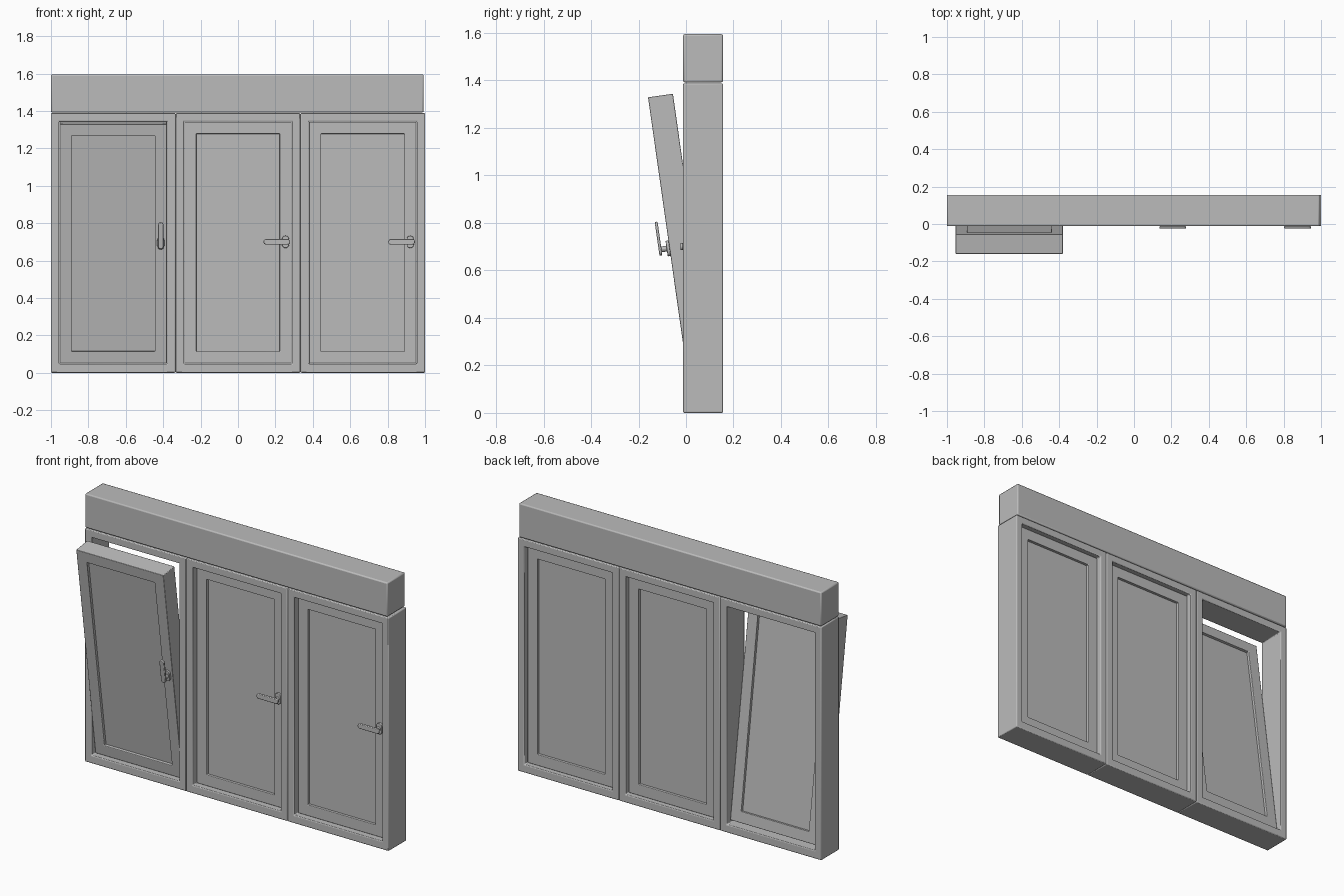
import bpy, bmesh, math
from mathutils import Matrix, Vector

cube = bpy.data.objects.get("Cube")
if cube:
    bpy.data.objects.remove(cube, do_unlink=True)

grey = bpy.data.materials.new("plain grey")
grey.use_nodes = True
GREY = (0.5, 0.5, 0.5, 1)
grey.diffuse_color = GREY
grey.node_tree.nodes["Principled BSDF"].inputs["Base Color"].default_value = GREY


def finish(name, bm, matrix, bevel=0.0):
    """Turn a bmesh into a placed, softly bevelled object."""
    bmesh.ops.recalc_face_normals(bm, faces=bm.faces)
    mesh = bpy.data.meshes.new(name)
    bm.to_mesh(mesh)
    bm.free()
    mesh.materials.append(grey)
    obj = bpy.data.objects.new(name, mesh)
    obj.matrix_world = matrix
    bpy.context.collection.objects.link(obj)
    if bevel:
        mod = obj.modifiers.new("soft edges", "BEVEL")
        mod.width = bevel
        mod.segments = 2
    bpy.ops.object.select_all(action="DESELECT")
    obj.select_set(True)
    bpy.context.view_layer.objects.active = obj
    bpy.ops.object.shade_smooth_by_angle(angle=math.radians(35))
    return obj


def rect(x0, x1, z0, z1):
    return [(x0, z0), (x1, z0), (x1, z1), (x0, z1)]


def stadium(half_width, z0, z1, steps=8):
    """Upright rounded bar outline whose ends reach z0 and z1."""
    r = half_width
    pts = []
    for start, zc in ((0, z1 - r), (math.pi, z0 + r)):
        for i in range(steps + 1):
            a = start + math.pi * i / steps
            pts.append((r * math.cos(a), zc + r * math.sin(a)))
    return pts


def prism(name, outline, y0, y1, matrix, bevel=0.0):
    bm = bmesh.new()
    face = bm.faces.new([bm.verts.new((x, y0, z)) for x, z in outline])
    new = bmesh.ops.extrude_face_region(bm, geom=[face])["geom"]
    # the first face stays behind as the front cap
    verts = [v for v in new if isinstance(v, bmesh.types.BMVert)]
    bmesh.ops.translate(bm, verts=verts, vec=(0, y1 - y0, 0))
    return finish(name, bm, matrix, bevel)


def ring(name, outer, inner, y0, y1, matrix, bevel):
    """Rectangular frame made of four mitred sides."""
    bm = bmesh.new()
    loops = [[bm.verts.new((x, y, z)) for x, z in pts]
             for pts, y in ((outer, y0), (outer, y1), (inner, y1), (inner, y0))]
    for a, b in zip(loops, loops[1:] + loops[:1]):
        for i in range(4):
            j = (i + 1) % 4
            bm.faces.new((a[i], a[j], b[j], b[i]))
    return finish(name, bm, matrix, bevel)


W, H = 0.666, 1.388                  # one window unit
FRONT, BACK = -0.012, 0.156          # depth of the outer frames
SASH_Y, SASH_D = 0.022, 0.106
BORDER, RIM = 0.044, 0.064
TILT = math.radians(8.1)


def window(label, cx, tilt, lever_turn):
    place = Matrix.Translation((cx, 0, 0))
    half = W / 2
    ring(label + "_frame", rect(-half, half, 0, H),
         rect(-half + BORDER, half - BORDER, BORDER + 0.004, H - BORDER),
         FRONT, BACK, place, 0.005)

    # sash, hinged along its lower front edge
    hinge = (Matrix.Translation((cx, SASH_Y, 0.05))
             @ Matrix.Rotation(tilt, 4, "X"))
    sw, sh = half - BORDER - 0.002, H - BORDER - 0.052
    inner = rect(-sw + RIM, sw - RIM, RIM, sh - RIM)
    ring(label + "_sash", rect(-sw, sw, 0, sh), inner, 0, SASH_D, hinge, 0.003)
    prism(label + "_pane", inner, 0.018, SASH_D - 0.018, hinge)

    # handle: rosette, neck and lever
    grip = hinge @ Matrix.Translation((sw - 0.033, 0, 0.65))
    prism(label + "_handle_rosette", stadium(0.019, -0.033, 0.033),
          -0.012, 0.002, grip, 0.002)
    prism(label + "_handle_neck", stadium(0.012, -0.012, 0.012),
          -0.036, -0.01, grip)
    turn = grip @ Matrix.Rotation(lever_turn, 4, "Y")
    prism(label + "_handle_lever", stadium(0.015, -0.025, 0.118),
          -0.046, -0.034, turn, 0.003)


window("right_window", -0.667, TILT, 0)
window("middle_window", 0, 0, -math.pi / 2)
window("left_window", 0.667, 0, -math.pi / 2)

# shutter box across the top
prism("shutter_box", rect(-1.0, 0.992, 1.392, 1.595), FRONT, BACK,
      Matrix.Identity(4), 0.007)
